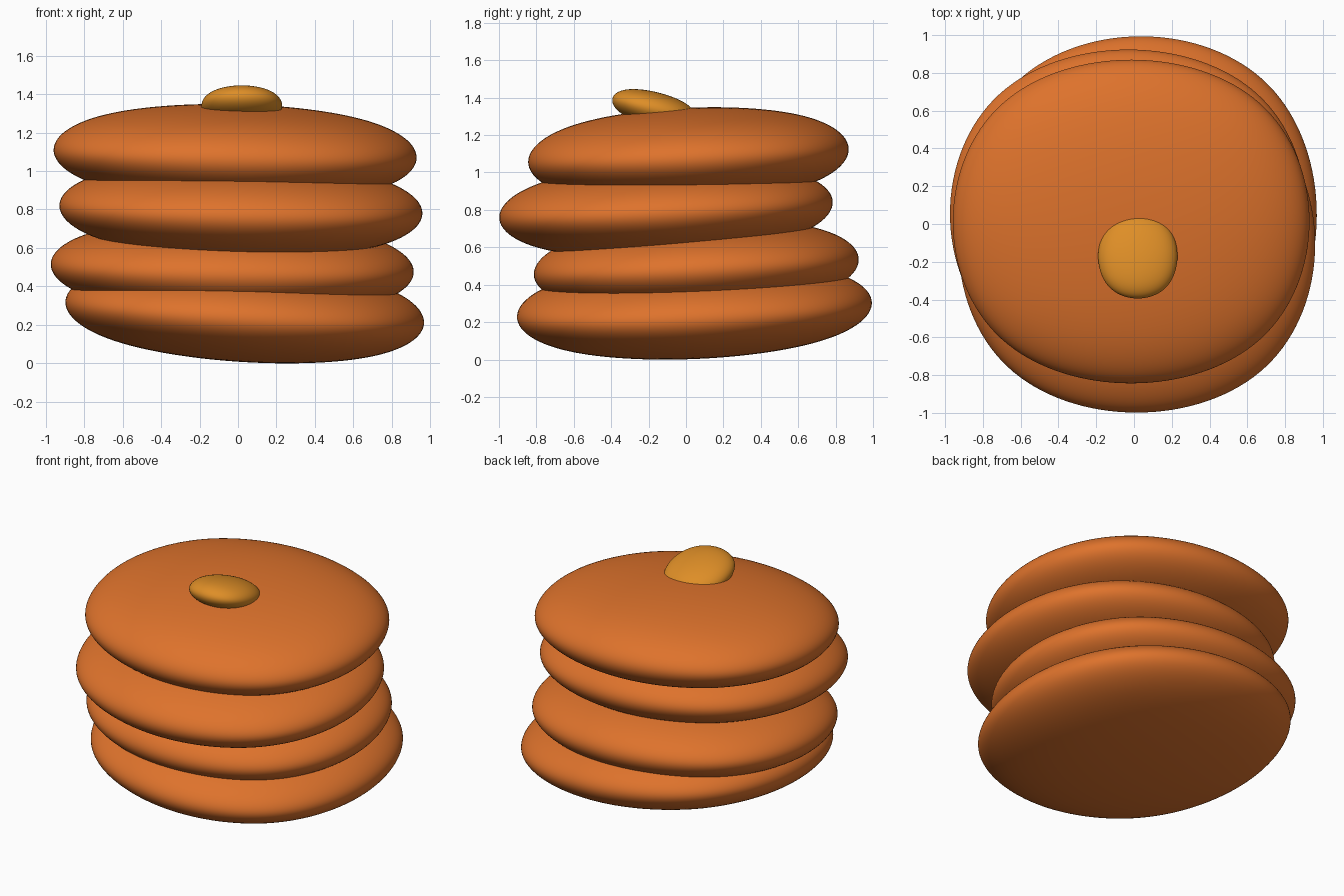
import bpy

if "Cube" in bpy.data.objects:
    bpy.data.objects.remove(bpy.data.objects["Cube"])

LIMIT = 0.84  # face-centre reach of a fully subdivided unit cube


def material(name, rgb):
    mat = bpy.data.materials.new(name)
    mat.diffuse_color = (*rgb, 1)
    mat.use_nodes = True
    mat.node_tree.nodes["Principled BSDF"].inputs["Base Color"].default_value = mat.diffuse_color
    return mat


def soft_blob(name, centre, radii, tilt, mat):
    """Flattened, slightly squarish ellipsoid from a subdivided cube."""
    bpy.ops.mesh.primitive_cube_add(size=2, location=centre, rotation=(tilt[0], tilt[1], 0))
    ob = bpy.context.object
    ob.name = name
    ob.scale = [r / LIMIT for r in radii]
    sub = ob.modifiers.new("round", "SUBSURF")
    sub.levels = sub.render_levels = 5
    bpy.ops.object.shade_smooth()
    ob.data.materials.append(mat)
    return ob


batter = material("batter", (0.73, 0.17, 0.025))
butter = material("butter", (0.73, 0.27, 0.02))

# Pancakes, bottom to top: centre, radii, tilt about x and y
pancakes = [
    ((0.035, 0.045, 0.265), (0.935, 0.95, 0.255), (0.043, 0.062)),
    ((-0.03, 0.055, 0.495), (0.945, 0.87, 0.25), (0.050, 0.023)),
    ((0.015, -0.107, 0.80), (0.945, 0.893, 0.25), (0.050, 0.023)),
    ((-0.015, 0.013, 1.09), (0.945, 0.858, 0.255), (0.044, 0.023)),
]
for i, (centre, radii, tilt) in enumerate(pancakes, 1):
    soft_blob(f"pancake_{i}", centre, radii, tilt, batter)

# Butter pat sinking into the top pancake, tipped to the back
soft_blob("butter_pat", (0.02, -0.17, 1.34), (0.21, 0.23, 0.09), (-0.245, 0.0), butter)
